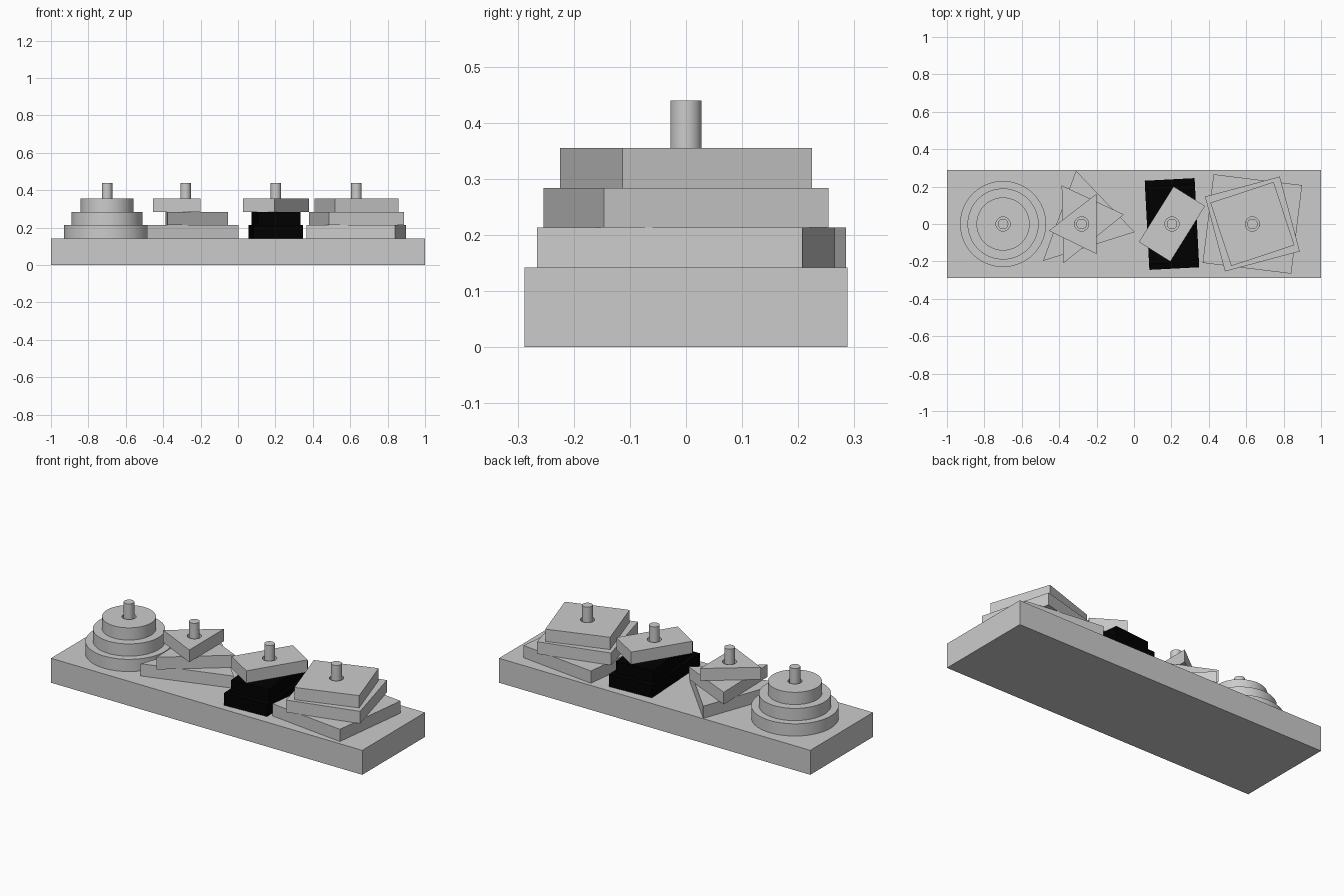
import bpy
from math import cos, sin, radians, tau

if "Cube" in bpy.data.objects:
    bpy.data.objects.remove(bpy.data.objects["Cube"])

BASE_TOP, LAYER = 0.142, 0.071
HOLE_R, PEG_R, PEG_TOP = 0.038, 0.028, 0.44

black = bpy.data.materials.new("black")
black.diffuse_color = (0.0, 0.0, 0.0, 1)
black.use_nodes = True
black.node_tree.nodes["Principled BSDF"].inputs["Base Color"].default_value = black.diffuse_color


def circle(r, n=64):
    return [(r * cos(tau * i / n), r * sin(tau * i / n)) for i in range(n)]


def rect(w, d):
    return [(-w / 2, -d / 2), (w / 2, -d / 2), (w / 2, d / 2), (-w / 2, d / 2)]


def triangle(s):
    # isosceles, apex along +x, peg hole at the origin
    return [(0.286 * s, 0), (-0.175 * s, 0.227 * s), (-0.175 * s, -0.227 * s)]


def plate(name, outline, x, z0, z1, angle=0, hole=True, mat=None):
    # extruded flat profile, optionally with the peg hole
    cu = bpy.data.curves.new(name, 'CURVE')
    cu.dimensions = '2D'
    cu.fill_mode = 'BOTH'
    cu.extrude = (z1 - z0) / 2
    c, s = cos(radians(angle)), sin(radians(angle))
    for pts in [outline] + ([circle(HOLE_R, 32)] if hole else []):
        sp = cu.splines.new('POLY')
        sp.points.add(len(pts) - 1)
        for p, (px, py) in zip(sp.points, pts):
            p.co = (px * c - py * s, px * s + py * c, 0, 1)
        sp.use_cyclic_u = True
    ob = bpy.data.objects.new(name, cu)
    ob.location = (x, 0, (z0 + z1) / 2)
    bpy.context.collection.objects.link(ob)
    bpy.ops.object.select_all(action='DESELECT')
    ob.select_set(True)
    bpy.context.view_layer.objects.active = ob
    bpy.ops.object.convert(target='MESH')
    ob = bpy.context.object
    # join caps to walls
    bpy.ops.object.mode_set(mode='EDIT')
    bpy.ops.mesh.select_all(action='SELECT')
    bpy.ops.mesh.remove_doubles(threshold=0.0001)
    bpy.ops.mesh.normals_make_consistent(inside=False)
    bpy.ops.object.mode_set(mode='OBJECT')
    bpy.ops.object.shade_smooth_by_angle(angle=radians(30))
    if mat:
        ob.data.materials.clear()
        ob.data.materials.append(mat)
    return ob


# board
plate("base_board", rect(2, 0.576), 0, 0, BASE_TOP, hole=False)

# stacks, bottom to top: (outline, angle, material)
stacks = {
    "disc": (-0.70, [(circle(r), 0, None) for r in (0.23, 0.19, 0.142)]),
    "triangle": (-0.28, [(triangle(1), 223.7, None),
                         (triangle(0.81), 245, None),
                         (triangle(0.625), 64, None)]),
    "rectangle": (0.203, [(rect(0.267, 0.477), 3, black),
                          (rect(0.229, 0.414), 5, black),
                          (rect(0.198, 0.35), -32, None)]),
    "square": (0.633, [(rect(0.477, 0.477), -7, None),
                       (rect(0.414, 0.414), 15, None),
                       (rect(0.356, 0.356), 18.3, None)]),
}
for kind, (x, layers) in stacks.items():
    for i, (outline, angle, mat) in enumerate(layers):
        z = BASE_TOP + i * LAYER
        plate(f"{kind}_{i + 1}", outline, x, z, z + LAYER, angle, mat=mat)
    # peg
    plate(f"{kind}_peg", circle(PEG_R, 32), x, BASE_TOP - 0.02, PEG_TOP, hole=False)
